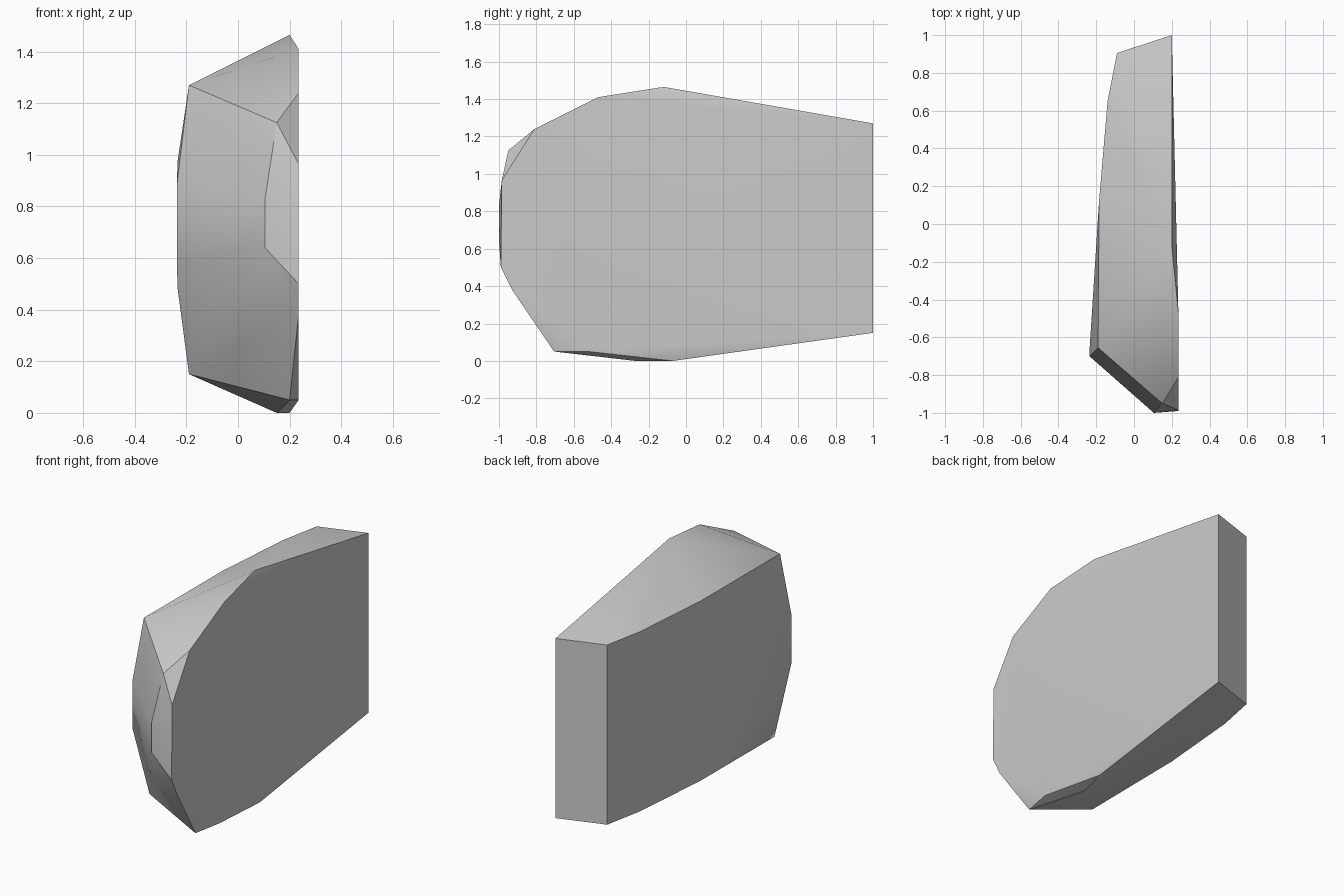
import bpy
import bmesh
import math

# Start without the default cube
default_cube = bpy.data.objects.get("Cube")
if default_cube:
    bpy.data.objects.remove(default_cube, do_unlink=True)


def side_points(x, outline):
    """Points of a side outline, given as (y, z) pairs at one x."""
    return [(x, y, z) for y, z in outline]


def column(x, y, bottom, top):
    """Two points stacked vertically."""
    return [(x, y, bottom), (x, y, top)]


BASE, SHOULDER = 0.15, 1.27
corners = []

# Broad left side: recessed rear outline and raised front outline
corners += side_points(0.20, [(1, BASE), (1, SHOULDER), (-0.12, 1.465),
                              (-0.07, 0), (-0.705, 0.05)])
corners += side_points(0.235, [(-0.47, 1.41), (-0.81, 1.24), (-0.985, 0.965),
                               (-0.99, 0.5), (-0.93, 0.38), (-0.52, 0.05)])

# Curved right side, straight up from base to shoulder
for x, y in [(-0.09, 0.905), (-0.14, 0.65), (-0.185, 0.12)]:
    corners += column(x, y, BASE, SHOULDER)

# Front right corner, swelling outwards at mid height
corners += [(-0.19, -0.655, SHOULDER), (-0.19, -0.60, BASE)]
corners += column(-0.235, -0.66, 0.49, 0.97)
corners += column(-0.236, -0.70, 0.58, 0.89)

# Blunt nose, with its brow and the keel beneath
corners += column(0.105, -1, 0.64, 0.83)
corners += [(0.15, -0.95, 1.125), (0.15, -0.27, 0)]

# Wrap the corners in one faceted shell
bm = bmesh.new()
for corner in corners:
    bm.verts.new(corner)
hull = bmesh.ops.convex_hull(bm, input=list(bm.verts))
spare = {v for v in hull["geom_interior"] + hull["geom_unused"]
         if isinstance(v, bmesh.types.BMVert)}
bmesh.ops.delete(bm, geom=list(spare), context="VERTS")
bmesh.ops.recalc_face_normals(bm, faces=list(bm.faces))
mesh = bpy.data.meshes.new("faceted_block")
bm.to_mesh(mesh)
bm.free()

block = bpy.data.objects.new("faceted_block", mesh)
bpy.context.collection.objects.link(block)

# Plain grey finish
grey = bpy.data.materials.new("plain grey")
grey.use_nodes = True
colour = (0.6, 0.6, 0.6, 1)
grey.diffuse_color = colour
grey.node_tree.nodes["Principled BSDF"].inputs["Base Color"].default_value = colour
mesh.materials.append(grey)

# Soften shallow facets, keep the strong edges crisp
bpy.ops.object.select_all(action="DESELECT")
block.select_set(True)
bpy.context.view_layer.objects.active = block
bpy.ops.object.shade_smooth_by_angle(angle=math.radians(30))
